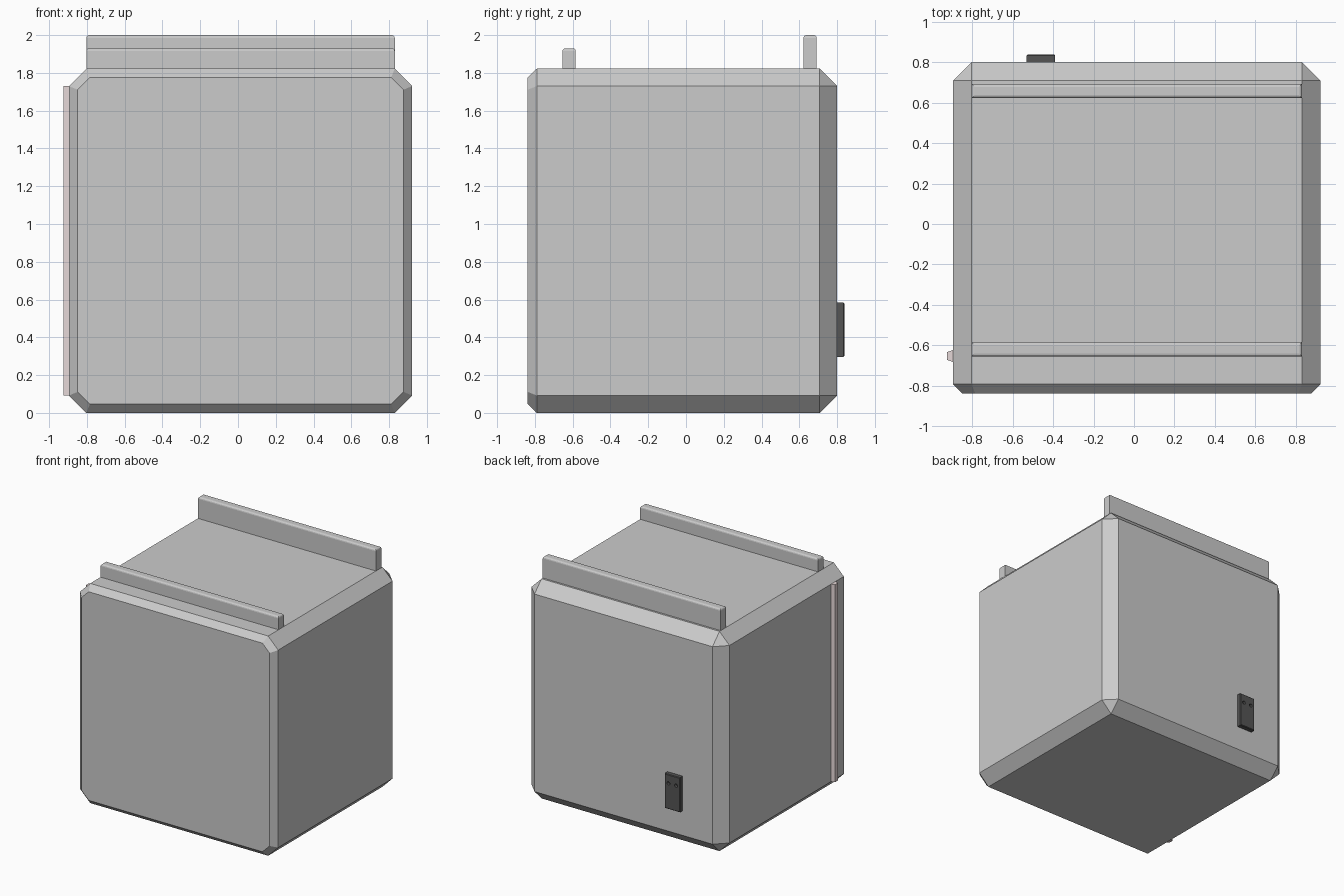
import bpy, bmesh, math
from mathutils import Matrix

if "Cube" in bpy.data.objects:
    bpy.data.objects.remove(bpy.data.objects["Cube"])


def make_object(name, bm, mat=None):
    bmesh.ops.recalc_face_normals(bm, faces=bm.faces)
    me = bpy.data.meshes.new(name)
    bm.to_mesh(me)
    bm.free()
    ob = bpy.data.objects.new(name, me)
    bpy.context.collection.objects.link(ob)
    if mat:
        me.materials.append(mat)
    return ob


def material(name, color):
    m = bpy.data.materials.new(name)
    m.diffuse_color = (*color, 1)
    m.use_nodes = True
    m.node_tree.nodes["Principled BSDF"].inputs["Base Color"].default_value = m.diffuse_color
    return m


def box_bm(x0, x1, y0, y1, z0, z1):
    bm = bmesh.new()
    bmesh.ops.create_cube(bm, size=1)
    for v in bm.verts:
        v.co = (x0 if v.co.x < 0 else x1,
                y0 if v.co.y < 0 else y1,
                z0 if v.co.z < 0 else z1)
    return bm


def octagon(y, x0, x1, z0, z1, c):
    pts = [(x0 + c, z0), (x1 - c, z0), (x1, z0 + c), (x1, z1 - c),
           (x1 - c, z1), (x0 + c, z1), (x0, z1 - c), (x0, z0 + c)]
    return [(x, y, z) for x, z in pts]


# Cabinet body: octagonal sections lofted front to back
C = 0.092
X0, X1, Z0, Z1 = -0.895, 0.922, 0.0, 1.822
I = 0.046
sections = [
    octagon(-0.838, X0 + I, X1 - I, Z0 + I, Z1 - I, C - I * (2 - math.sqrt(2))),
    octagon(-0.79, X0, X1, Z0, Z1, C),
    octagon(0.708, X0, X1, Z0, Z1, C),
    octagon(0.80, X0 + C, X1 - C, Z0 + C, Z1 - C, 0.0),
]
bm = bmesh.new()
rings = [[bm.verts.new(p) for p in s] for s in sections]
for a, b in zip(rings, rings[1:]):
    for i in range(8):
        j = (i + 1) % 8
        bm.faces.new((a[i], a[j], b[j], b[i]))
bm.faces.new(rings[0])
bm.faces.new(rings[-1])
bmesh.ops.remove_doubles(bm, verts=bm.verts, dist=1e-4)
make_object("cabinet_body", bm)

# Top rails with rounded upper edges
for name, y0, top in (("front_top_rail", -0.654, 1.93), ("back_top_rail", 0.622, 2.0)):
    bm = box_bm(X0 + C, X1 - C, y0, y0 + 0.07, Z1 - 0.01, top)
    edges = [e for e in bm.edges if all(v.co.z > top - 1e-4 for v in e.verts)]
    bmesh.ops.bevel(bm, geom=edges, offset=0.015, segments=3, profile=0.5, affect='EDGES')
    make_object(name, bm)

# Tinted strip on the left side, tapering outward
bm = box_bm(-0.925, X0 + 0.003, -0.682, -0.622, Z0 + C, Z1 - C)
for v in bm.verts:
    if v.co.x < -0.91:
        v.co.y += 0.011 if v.co.y < -0.65 else -0.011
make_object("side_strip", bm, material("strip_tint", (0.78, 0.68, 0.68)))

# Dark socket plate on the back with two holes
dark = material("dark_plate", (0.09, 0.09, 0.09))
bm = box_bm(-0.53, -0.39, 0.795, 0.838, 0.296, 0.584)
rim = [e for e in bm.edges if all(v.co.y > 0.83 for v in e.verts)]
bmesh.ops.bevel(bm, geom=rim, offset=0.005, segments=1, affect='EDGES')
plate = make_object("socket_plate", bm, dark)

bm = bmesh.new()
for x in (-0.495, -0.425):
    bmesh.ops.create_cone(bm, cap_ends=True, segments=16, radius1=0.014, radius2=0.014, depth=0.05,
                          matrix=Matrix.Translation((x, 0.84, 0.51)) @ Matrix.Rotation(math.pi / 2, 4, 'X'))
cutter = make_object("socket_hole_cutter", bm, dark)
cutter.hide_render = True
cutter.hide_set(True)
mod = plate.modifiers.new("holes", 'BOOLEAN')
mod.operation = 'DIFFERENCE'
mod.solver = 'EXACT'
mod.object = cutter
